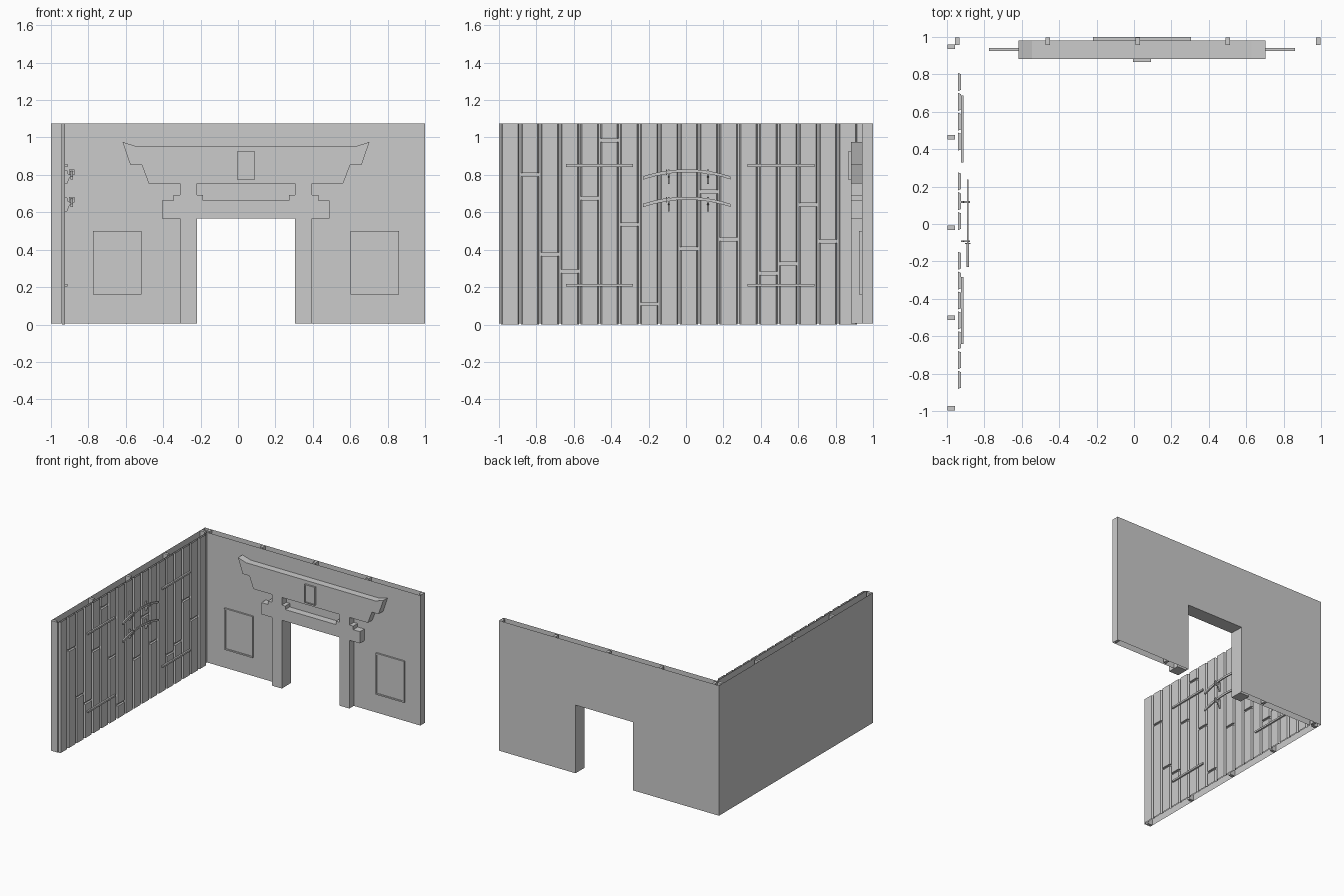
import bpy, bmesh

if "Cube" in bpy.data.objects:
    bpy.data.objects.remove(bpy.data.objects["Cube"])

H, Z0, T = 1.075, 0.006, 0.94      # wall top, wall bottom, inner wall face
CX, DW, DH = 0.0425, 0.262, 0.566  # doorway centre, half width, height


def make(name, polys):
    """Object from a list of polygons."""
    bm = bmesh.new()
    for p in polys:
        bm.faces.new([bm.verts.new(c) for c in p])
    bmesh.ops.remove_doubles(bm, verts=bm.verts, dist=1e-5)
    me = bpy.data.meshes.new(name)
    bm.to_mesh(me)
    bm.free()
    ob = bpy.data.objects.new(name, me)
    bpy.context.collection.objects.link(ob)
    return ob


def prism(name, pts, axis, lo, hi):
    """Extrude a 2D outline along x, y or z."""
    def at(p, d):
        return {'x': (d, p[0], p[1]), 'y': (p[0], d, p[1]), 'z': (p[0], p[1], d)}[axis]
    n = len(pts)
    polys = [[at(p, lo) for p in pts], [at(p, hi) for p in reversed(pts)]]
    for i in range(n):
        a, b = pts[i], pts[(i + 1) % n]
        polys.append([at(b, lo), at(a, lo), at(a, hi), at(b, hi)])
    ob = make(name, polys)
    bm = bmesh.new()
    bm.from_mesh(ob.data)
    bmesh.ops.recalc_face_normals(bm, faces=bm.faces)
    bm.to_mesh(ob.data)
    bm.free()
    return ob


def box(name, x0, x1, y0, y1, z0, z1):
    return prism(name, [(x0, z0), (x1, z0), (x1, z1), (x0, z1)], 'y', y0, y1)


def frame(name, x0, x1, z0, z1, front, back, rim, depth):
    """Box with a sunken panel in its front face."""
    ob = box(name, x0, x1, front, back, z0, z1)
    bm = bmesh.new()
    bm.from_mesh(ob.data)
    f = min(bm.faces, key=lambda q: q.calc_center_median().y)
    bmesh.ops.inset_region(bm, faces=[f], thickness=rim)
    r = bmesh.ops.extrude_face_region(bm, geom=[f])
    vs = [v for v in r['geom'] if isinstance(v, bmesh.types.BMVert)]
    bmesh.ops.translate(bm, vec=(0, depth, 0), verts=vs)
    bmesh.ops.delete(bm, geom=[f], context='FACES')
    bm.to_mesh(ob.data)
    bm.free()


# hollow back wall with doorway, open top and bottom
L, R = CX - DW, CX + DW


def door_sheet(x0, y):
    return [(x, y, z) for x, z in ((x0, Z0), (L, Z0), (L, DH), (R, DH), (R, Z0),
                                   (1, Z0), (1, H), (x0, H))]


make("back_wall", [
    door_sheet(-T, T), door_sheet(-1, 1)[::-1],
    [(1, T, Z0), (1, 1, Z0), (1, 1, H), (1, T, H)],
    [(L, T, Z0), (L, 1, Z0), (L, 1, DH), (L, T, DH)],
    [(R, 1, Z0), (R, T, Z0), (R, T, DH), (R, 1, DH)],
    [(L, T, DH), (L, 1, DH), (R, 1, DH), (R, T, DH)]])

# hollow side wall
make("side_wall", [
    [(-1, 1, Z0), (-1, -1, Z0), (-1, -1, H), (-1, 1, H)],
    [(-T, -1, Z0), (-T, T, Z0), (-T, T, H), (-T, -1, H)],
    [(-1, -1, Z0), (-T, -1, Z0), (-T, -1, H), (-1, -1, H)]])

# studs inside the walls
for x in (-0.945, -0.46, 0.02, 0.502, 0.986):
    box("back_stud", x - 0.012, x + 0.012, 0.957, 0.998, DH + 0.01 if x == 0.02 else Z0, H)
for y in (-0.986, -0.502, -0.02, 0.463, 0.947):
    box("side_stud", -0.998, -0.957, y - 0.012, y + 0.012, Z0, H)

# bevelled wall planks, each optionally split by a joint
JOINTS = [0, .80, .375, .285, .675, .985, .535, .11, 0, .405, .71, .455,
          0, .275, .325, .64, .445, 0]


def plank(y, z0, z1, cap0, cap1):
    prof = [(-T, y - 0.048), (-0.924, y - 0.041), (-0.924, y + 0.041), (-T, y + 0.048)]
    polys = [[(*a, z0), (*b, z0), (*b, z1), (*a, z1)] for a, b in zip(prof, prof[1:])]
    if cap0:
        polys.append([(*p, z0) for p in reversed(prof)])
    if cap1:
        polys.append([(*p, z1) for p in prof])
    make("wall_plank", polys)


for i, j in enumerate(JOINTS):
    y = -0.94 + 0.1062 * i
    if j:
        plank(y, 0, j - 0.009, False, True)
        plank(y, j + 0.009, H, True, False)
    else:
        plank(y, 0, H, False, False)

# gate around the doorway
Y0, Y1 = 0.882, 0.98


def beam(name, half, y0):
    """Symmetric outline from its right half (offset, z)."""
    pts = [(CX + a, z) for a, z in half] + [(CX - a, z) for a, z in reversed(half)]
    prism(name, pts, 'y', y0, Y1)


beam("gate_top_beam", [(0.618, 0.853), (0.66, 0.976), (0.587, 0.953)], Y0)
beam("gate_second_beam", [(0.52, 0.755), (0.557, 0.853)], Y0)
beam("gate_tie_beam", [(0.448, 0.567), (0.448, 0.663)], Y0)
for s in (-1, 1):
    a, b = sorted((CX + s * DW, CX + s * 0.352))
    box("gate_pillar", a, b, Y0, Y1, 0.006, 0.567)
    box("gate_pillar_top", a, b, Y0, Y1, 0.663, 0.755)
    a, b = sorted((CX + s * 0.23, CX + s * 0.387))
    box("gate_wedge", a, b, Y0, Y1, 0.663, 0.692)
    # picture frames beside the gate
    c = CX + s * 0.688
    frame("picture_frame", c - 0.129, c + 0.129, 0.16, 0.50, 0.926, T, 0.016, 0.006)
frame("gate_plaque", CX - 0.048, CX + 0.048, 0.775, 0.925, 0.867, 0.884, 0.01, 0.007)

# hanging rails on the planks
for y in (-0.463, 0.507):
    for z in (0.85, 0.21):
        box("hanging_rail", -0.925, -0.911, y - 0.179, y + 0.179, z - 0.007, z + 0.007)


# curved swords resting on wall hooks
def arc(y0, y1, zc, w, n=8):
    ys = [y0 + (y1 - y0) * i / n for i in range(n + 1)]
    cz = [(y, zc - 0.7 * (y - 0.005) ** 2) for y in ys]
    return [(y, z - w) for y, z in cz] + [(y, z + w) for y, z in reversed(cz)]


HOOK = [(-0.924, 0.005), (-0.924, -0.07), (-0.914, -0.07), (-0.900, -0.035),
        (-0.882, -0.028), (-0.876, 0.008), (-0.883, 0.008), (-0.888, -0.018),
        (-0.908, -0.018), (-0.914, 0.005)]
for zc in (0.822, 0.675):
    prism("sword_sheath", arc(-0.105, 0.237, zc, 0.008), 'x', -0.894, -0.884)
    prism("sword_handle", arc(-0.23, -0.105, zc, 0.009, 4), 'x', -0.895, -0.883)
    box("sword_guard", -0.904, -0.875, -0.108, -0.102, zc - 0.022, zc + 0.008)
    for y in (-0.092, 0.118):
        prism("sword_hook", [(x, zc + z) for x, z in HOOK], 'y', y - 0.005, y + 0.005)
